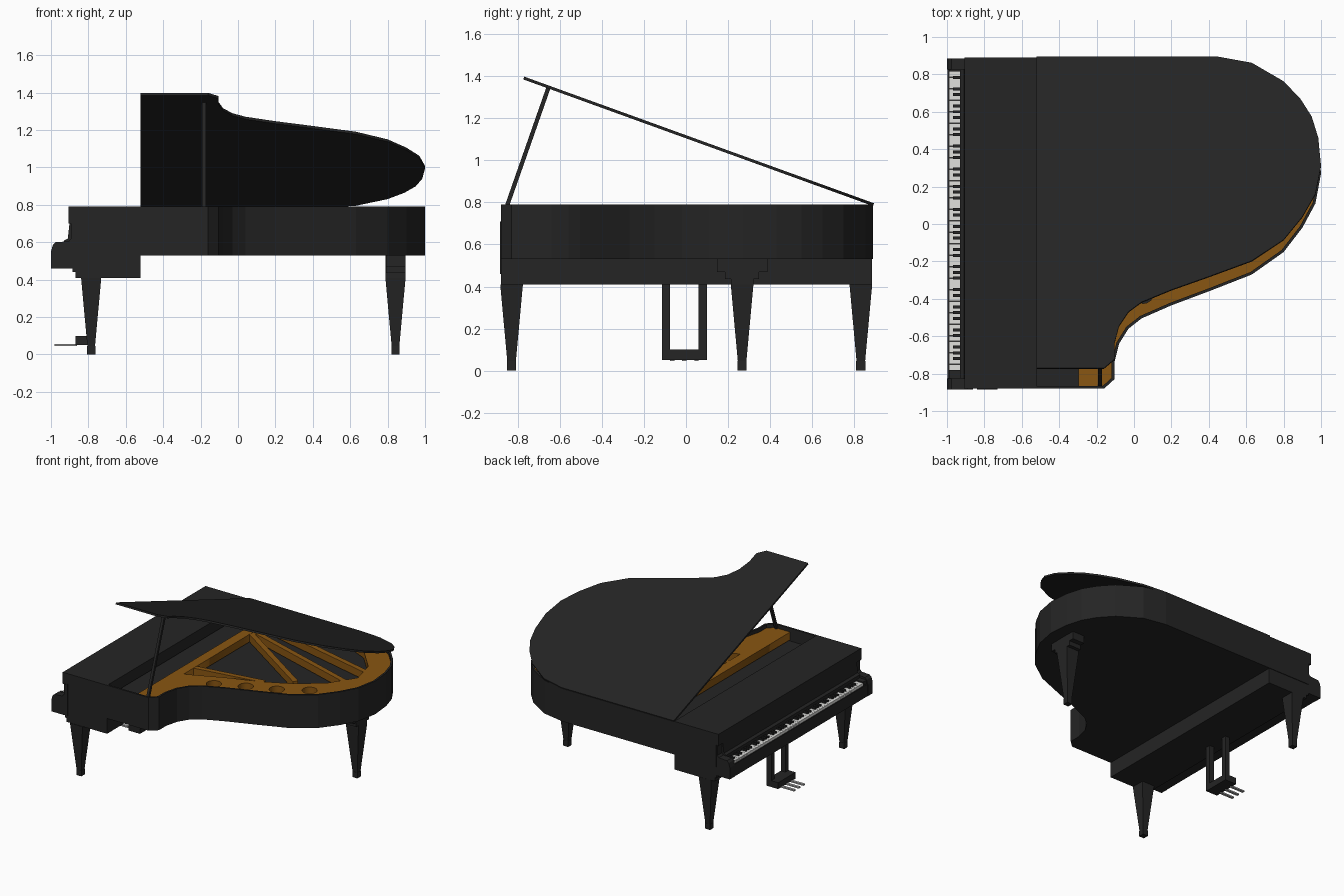
import bpy, bmesh, math
from mathutils import Vector, Matrix

if "Cube" in bpy.data.objects:
    bpy.data.objects.remove(bpy.data.objects["Cube"])


def material(name, rgb):
    m = bpy.data.materials.new(name)
    m.diffuse_color = (*rgb, 1)
    m.use_nodes = True
    m.node_tree.nodes["Principled BSDF"].inputs["Base Color"].default_value = m.diffuse_color
    return m


BLACK = material("black_lacquer", (0.018, 0.018, 0.018))
BRONZE = material("bronze_plate", (0.25, 0.092, 0.006))
WHITE = material("white_keys", (0.75, 0.75, 0.73))
STEEL = material("pedal_steel", (0.4, 0.4, 0.4))


def finish(name, bm, mat):
    bmesh.ops.recalc_face_normals(bm, faces=bm.faces)
    me = bpy.data.meshes.new(name)
    bm.to_mesh(me)
    bm.free()
    me.materials.append(mat)
    ob = bpy.data.objects.new(name, me)
    bpy.context.collection.objects.link(ob)
    return ob


def prism(name, pts, lo, hi, mat=BLACK, axis='Z'):
    """Extrude a 2D outline along Z (points are x,y) or along Y (points are x,z)."""
    bm = bmesh.new()
    put = (lambda p, h: (p[0], p[1], h)) if axis == 'Z' else (lambda p, h: (p[0], h, p[1]))
    face = bm.faces.new([bm.verts.new(put(p, lo)) for p in pts])
    ext = bmesh.ops.extrude_face_region(bm, geom=[face])
    step = Vector(put((0, 0), hi - lo))
    bmesh.ops.translate(bm, vec=step, verts=[g for g in ext["geom"] if isinstance(g, bmesh.types.BMVert)])
    return finish(name, bm, mat)


def box(name, x0, x1, y0, y1, z0, z1, mat=BLACK):
    return prism(name, [(x0, y0), (x1, y0), (x1, y1), (x0, y1)], z0, z1, mat)


def beam(name, a, b, w, h, mat=BLACK):
    """Bar of w by h section running from a to b."""
    a, b = Vector(a), Vector(b)
    bm = bmesh.new()
    bmesh.ops.create_cube(bm, size=1)
    bmesh.ops.scale(bm, vec=((b - a).length, w, h), verts=bm.verts)
    rot = (b - a).to_track_quat('X', 'Z').to_matrix().to_4x4()
    bm.transform(Matrix.Translation((a + b) / 2) @ rot)
    return finish(name, bm, mat)


# Curved side of the case, seen from above, counter-clockwise
CURVE = [(-0.16, -0.88), (-0.105, -0.83), (-0.105, -0.74), (-0.08, -0.64), (-0.03, -0.56),
         (0.04, -0.505), (0.2, -0.435), (0.4, -0.36), (0.63, -0.27), (0.8, -0.15),
         (0.9, -0.02), (0.97, 0.11), (1.0, 0.27), (0.985, 0.43), (0.95, 0.55), (0.89, 0.65),
         (0.8, 0.75), (0.63, 0.855), (0.45, 0.89)]


def outline(x0, inset=0.0):
    pts = [Vector(p) for p in [(x0, -0.88)] + CURVE + [(x0, 0.89)]]
    out = []
    for i, p in enumerate(pts):
        d0 = (p - pts[i - 1]).normalized()
        d1 = (pts[(i + 1) % len(pts)] - p).normalized()
        n0, n1 = Vector((-d0.y, d0.x)), Vector((-d1.y, d1.x))
        out.append(p + (n0 + n1) * inset / (1 + n0.dot(n1)))
    return out


# Case: open-topped shell with thin walls
bm = bmesh.new()
ring = outline(-0.885)
low = [bm.verts.new((p.x, p.y, 0.53)) for p in ring]
top = [bm.verts.new((p.x, p.y, 0.79)) for p in ring]
bm.faces.new(low)
for i in range(len(ring)):
    j = (i + 1) % len(ring)
    bm.faces.new((low[i], low[j], top[j], top[i]))
bmesh.ops.reverse_faces(bm, faces=[bm.faces[:][0]])
case = finish("case_rim", bm, BLACK)
sol = case.modifiers.new("walls", 'SOLIDIFY')
sol.thickness, sol.offset, sol.use_even_offset = 0.015, -1, True
if min(case.data.polygons, key=lambda f: f.center.z).normal.z > 0:
    case.data.flip_normals()
prism("soundboard", outline(-0.6, 0.012), 0.56, 0.69)
box("front_lid", -0.905, -0.52, -0.88, 0.89, 0.70, 0.79)

# Open main lid hinged on the straight side, with its prop
lid = prism("main_lid", [(p.x, p.y - 0.89) for p in outline(-0.52)], 0, 0.014)
lid.location = (0, 0.89, 0.783)
lid.rotation_euler.x = math.radians(-19.9)
beam("lid_prop", (-0.182, -0.86, 0.76), (-0.182, -0.655, 1.345), 0.02, 0.02)


# Bronze plate: filled curve with a large opening and round holes
def spline(cu, pts):
    s = cu.splines.new('POLY')
    s.points.add(len(pts) - 1)
    for sp, p in zip(s.points, pts):
        sp.co = (p[0], p[1], 0, 1)
    s.use_cyclic_u = True


cu = bpy.data.curves.new("iron_plate", 'CURVE')
cu.dimensions, cu.fill_mode, cu.extrude = '2D', 'BOTH', 0.03
spline(cu, outline(-0.31, 0.012))
spline(cu, [(-0.22, -0.36), (0.05, -0.24), (0.3, -0.15), (0.5, -0.05), (0.7, 0.1), (0.83, 0.3),
            (0.78, 0.5), (0.6, 0.7), (0.4, 0.79), (-0.22, 0.8)])
for hx, hy in [(0.05, -0.37), (0.26, -0.275), (0.47, -0.19), (0.67, -0.07)]:
    spline(cu, [(hx + 0.055 * math.cos(k * math.pi / 8), hy + 0.055 * math.sin(k * math.pi / 8))
                for k in range(16)])
tmp = bpy.data.objects.new("plate_curve", cu)
bpy.context.collection.objects.link(tmp)
bpy.context.view_layer.update()
me = bpy.data.meshes.new_from_object(tmp.evaluated_get(bpy.context.evaluated_depsgraph_get()))
bpy.data.objects.remove(tmp)
me.materials.clear()
me.materials.append(BRONZE)
plate = bpy.data.objects.new("iron_plate", me)
plate.location.z = 0.73
bpy.context.collection.objects.link(plate)
for a, b in [((-0.25, -0.22), (0.32, -0.13)), ((-0.25, 0.50), (0.5, 0.0)),
             ((-0.25, 0.53), (0.8, 0.2)), ((-0.25, 0.68), (0.82, 0.42))]:
    beam("plate_strut", (*a, 0.73), (*b, 0.73), 0.04, 0.058, BRONZE)

# Keyboard: bed, cheeks, fallboard and keys
box("under_case", -0.87, -0.52, -0.88, 0.885, 0.41, 0.54)
box("keybed_step", -0.885, -0.8, -0.88, 0.885, 0.44, 0.54)
box("keybed", -0.998, -0.86, -0.86, 0.86, 0.46, 0.555)
for y in (-0.885, 0.825):
    prism("key_cheek", [(-1, 0.46), (-0.86, 0.46), (-0.86, 0.71), (-0.892, 0.7), (-0.892, 0.62),
                        (-0.905, 0.605), (-0.975, 0.6), (-0.99, 0.585), (-1, 0.55)],
          y, y + 0.06, axis='Y')
prism("fallboard", [(-0.93, 0.55), (-0.88, 0.55), (-0.88, 0.71), (-0.9, 0.71), (-0.91, 0.62), (-0.93, 0.61)],
      -0.83, 0.83, axis='Y')
for y in (-0.826, 0.815):
    box("key_block", -0.99, -0.92, min(y, y + 0.045), y + 0.045 if y < 0 else 0.826, 0.55, 0.585)
KEY = 1.596 / 52
for i in range(52):
    y = 0.815 - i * KEY
    box("white_key", -0.99, -0.925, y - KEY + 0.0007, y - 0.0007, 0.55, 0.576, WHITE)
    if i % 7 in (0, 2, 3, 5, 6) and i < 51:
        box("black_key", -0.967, -0.925, y - KEY - 0.008, y - KEY + 0.008, 0.57, 0.588)


# Tapered square legs with casters
def leg(name, x, y, z_top):
    bm = bmesh.new()
    bmesh.ops.create_cone(bm, cap_ends=True, segments=4, radius1=0.02 * math.sqrt(2),
                          radius2=0.054 * math.sqrt(2), depth=0.37)
    bm.transform(Matrix.Translation((x, y, 0.225)) @ Matrix.Rotation(math.pi / 4, 4, 'Z'))
    finish(name, bm, BLACK)
    box("caster", x - 0.022, x + 0.022, y - 0.022, y + 0.022, 0, 0.045)
    if z_top > 0.41:
        box("leg_head", x - 0.054, x + 0.054, y - 0.054, y + 0.054, 0.41, z_top)


leg("front_leg", -0.785, -0.83, 0.41)
leg("front_leg", -0.785, 0.832, 0.41)
leg("tail_leg", 0.842, 0.267, 0.53)
box("leg_bracket_lower", 0.79, 0.895, 0.185, 0.348, 0.435, 0.475)
box("leg_bracket_upper", 0.79, 0.895, 0.148, 0.387, 0.47, 0.535)

# Pedal lyre
for y in (-0.115, 0.06):
    box("lyre_post", -0.81, -0.77, y, y + 0.04, 0.06, 0.42)
box("pedal_box", -0.87, -0.77, -0.115, 0.1, 0.05, 0.1)
for y in (-0.065, -0.008, 0.05):
    box("pedal", -0.98, -0.86, y - 0.01, y + 0.01, 0.045, 0.056, STEEL)
